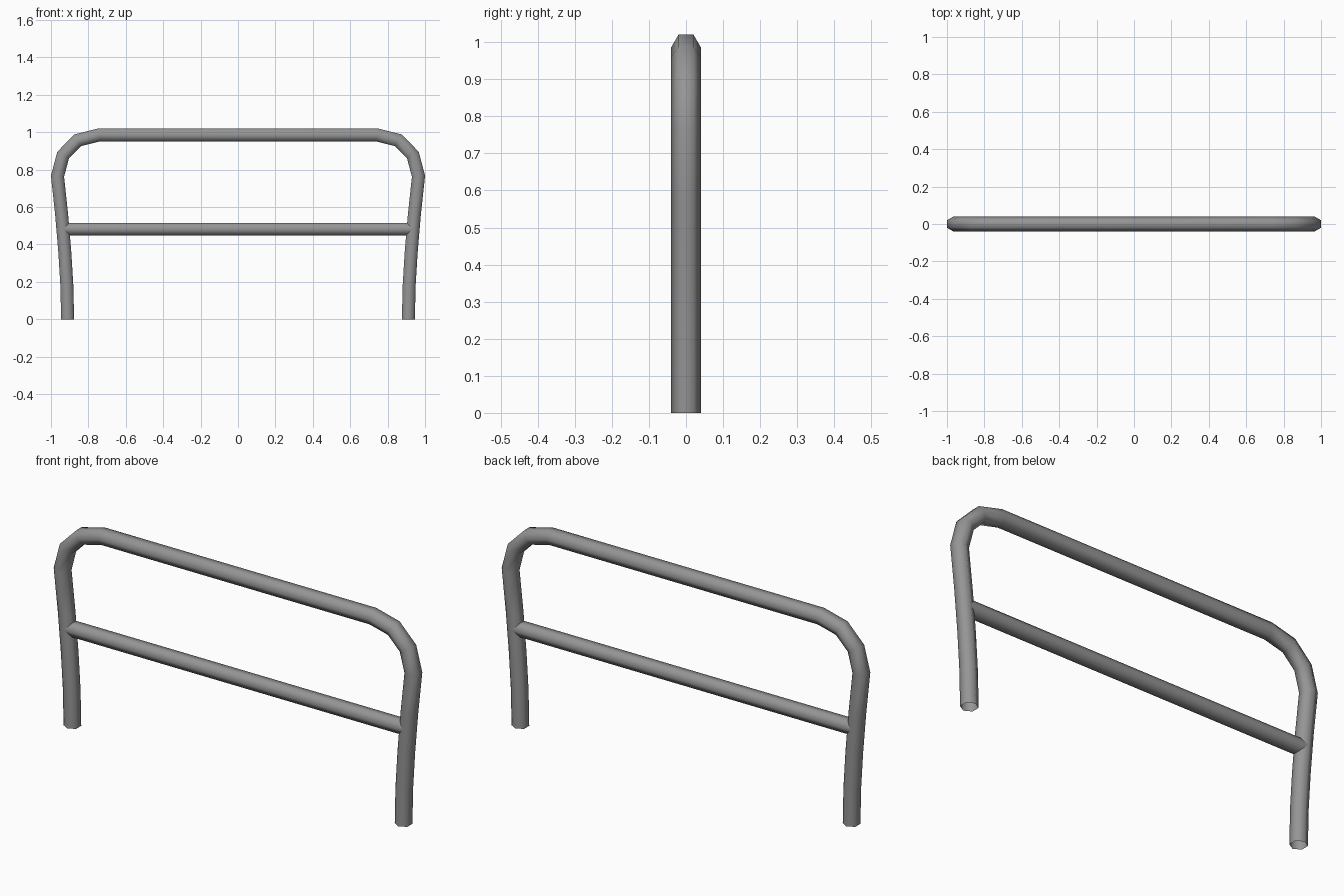
import bpy, bmesh, math
from mathutils import Vector

if "Cube" in bpy.data.objects:
    bpy.data.objects.remove(bpy.data.objects["Cube"])

SIDES = 6

# Dark grey metal
metal = bpy.data.materials.new("dark_metal")
metal.diffuse_color = (0.3, 0.3, 0.3, 1)
metal.use_nodes = True
metal.node_tree.nodes["Principled BSDF"].inputs["Base Color"].default_value = metal.diffuse_color


def tube(name, path, radius):
    """Sweep an open hexagonal pipe with mitred joints along a path in the XZ plane."""
    pts = [Vector((x, 0, z)) for x, z in path]
    side = Vector((0, 1, 0))
    bm = bmesh.new()
    rings = []
    for i, p in enumerate(pts):
        before = (p - pts[i - 1]).normalized() if i else (pts[1] - p).normalized()
        after = (pts[i + 1] - p).normalized() if i < len(pts) - 1 else before
        tangent = (before + after).normalized()
        if i in (0, len(pts) - 1) and abs(tangent.z) > 0.5:
            tangent = Vector((0, 0, math.copysign(1, tangent.z)))  # feet cut level
        normal = tangent.cross(side)
        mitre = 1 / tangent.dot(before)
        ring = []
        for k in range(SIDES):
            a = math.tau * k / SIDES
            ring.append(bm.verts.new(p + radius * (math.cos(a) * side + math.sin(a) * mitre * normal)))
        rings.append(ring)
    for r0, r1 in zip(rings, rings[1:]):
        for k in range(SIDES):
            n = (k + 1) % SIDES
            bm.faces.new((r0[k], r0[n], r1[n], r1[k])).smooth = True
    bmesh.ops.recalc_face_normals(bm, faces=bm.faces)
    mesh = bpy.data.meshes.new(name)
    bm.to_mesh(mesh)
    bm.free()
    mesh.materials.append(metal)
    obj = bpy.data.objects.new(name, mesh)
    bpy.context.collection.objects.link(obj)
    return obj


# Bent outer hoop: left half, mirrored to the right
left = [(-0.911, 0), (-0.915, 0.18), (-0.926, 0.36), (-0.943, 0.56), (-0.965, 0.765),
        (-0.935, 0.878), (-0.857, 0.957), (-0.742, 0.986)]
tube("hoop_frame", left + [(-x, z) for x, z in reversed(left)], 0.04)

# Straight middle rail between the legs
tube("middle_rail", [(-0.93, 0.482), (0.93, 0.482)], 0.038)
